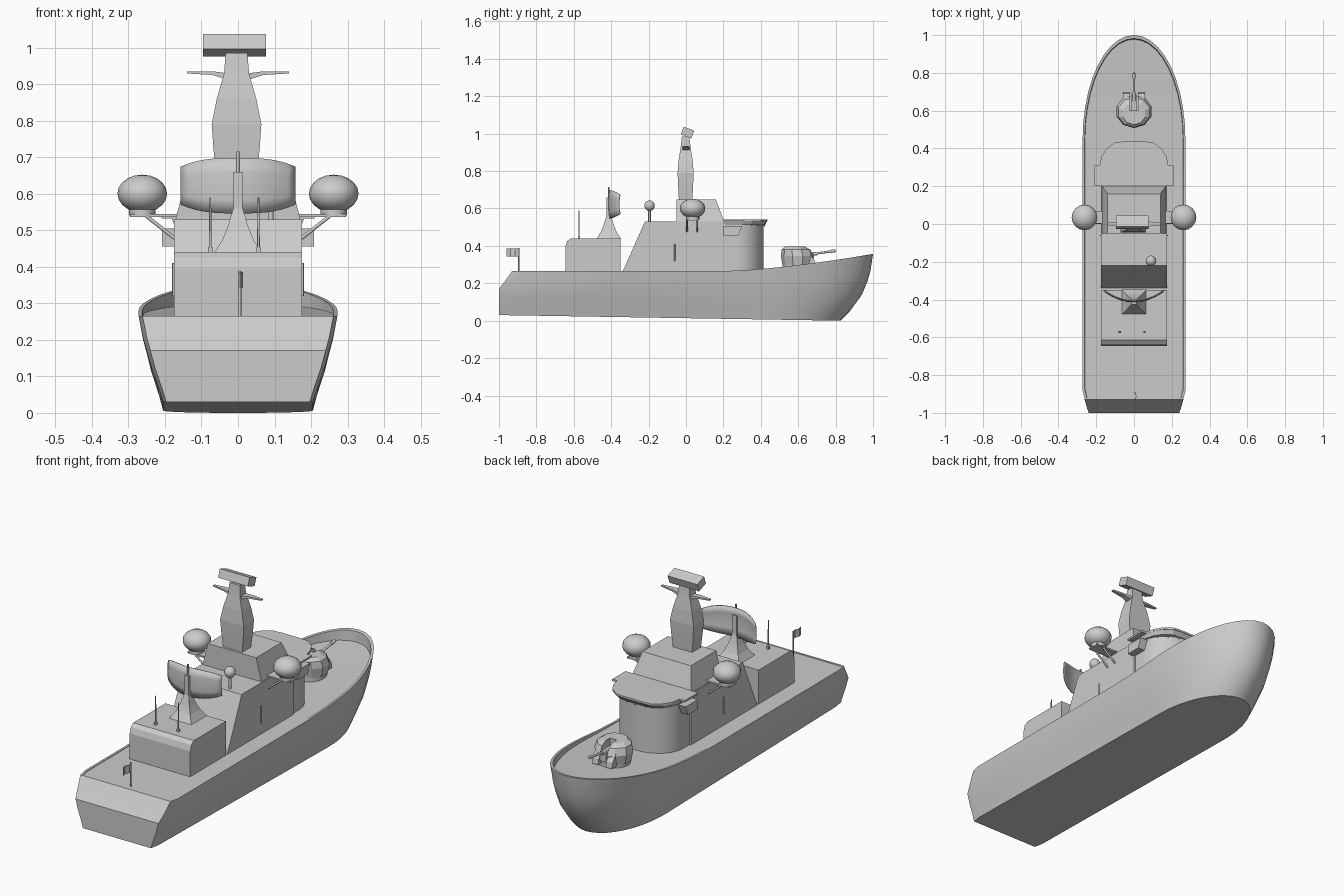
import bpy, bmesh, math
from mathutils import Vector, Matrix

if "Cube" in bpy.data.objects:
    bpy.data.objects.remove(bpy.data.objects["Cube"])


def finish(name, bm, smooth=None):
    bmesh.ops.recalc_face_normals(bm, faces=bm.faces)
    me = bpy.data.meshes.new(name)
    bm.to_mesh(me)
    bm.free()
    ob = bpy.data.objects.new(name, me)
    bpy.context.collection.objects.link(ob)
    if smooth:
        bpy.ops.object.select_all(action='DESELECT')
        ob.select_set(True)
        bpy.context.view_layer.objects.active = ob
        bpy.ops.object.shade_smooth_by_angle(angle=math.radians(smooth))
    return ob


def loft(name, rings, smooth=None, strip_top=False):
    bm = bmesh.new()
    vs = [[bm.verts.new(p) for p in r] for r in rings]
    n = len(rings[0])
    for a, b in zip(vs, vs[1:]):
        for i in range(n):
            j = (i + 1) % n
            bm.faces.new((a[i], a[j], b[j], b[i]))
    bm.faces.new(vs[0])
    if strip_top:
        t, m = vs[-1], n // 2
        for i in range(m - 1):
            bm.faces.new((t[i], t[i + 1], t[n - 2 - i], t[n - 1 - i]))
        bm.faces.new((t[m - 1], t[m], t[m + 1]))
    else:
        bm.faces.new(vs[-1])
    return finish(name, bm, smooth)


def rect(cx, cy, hx, hy, z):
    return [(cx + a * hx, cy + b * hy, z) for a, b in ((-1, -1), (1, -1), (1, 1), (-1, 1))]


def box(name, c, s, rot=None):
    bm = bmesh.new()
    bmesh.ops.create_cube(bm, size=1)
    m = Matrix.Translation(c) @ (rot or Matrix()) @ Matrix.Diagonal((*s, 1))
    bmesh.ops.transform(bm, matrix=m, verts=bm.verts)
    return finish(name, bm)


def side_profile(name, pts, hx):
    return loft(name, [[(x, y, z) for y, z in pts] for x in (-hx, hx)])


def rod(name, a, b, r1, r2=None, seg=8):
    a, b = Vector(a), Vector(b)
    d = b - a
    bm = bmesh.new()
    m = Matrix.Translation((a + b) / 2) @ d.to_track_quat('Z', 'Y').to_matrix().to_4x4()
    bmesh.ops.create_cone(bm, cap_ends=True, segments=seg, radius1=r1,
                          radius2=r1 if r2 is None else r2, depth=d.length, matrix=m)
    return finish(name, bm, 50)


def ball(name, c, r, rz):
    bm = bmesh.new()
    bmesh.ops.create_uvsphere(bm, u_segments=16, v_segments=10, radius=1,
                              matrix=Matrix.Translation(c) @ Matrix.Diagonal((r, r, rz, 1)))
    return finish(name, bm, 40)


def mirror_outline(right):
    return right + [(-x, y) for x, y in reversed(right)]


# Hull: lofted waterlines, rim, bulwark and deck
def sheer(y, rise):
    return 0.265 + rise * (max(0, y - 0.2) / 0.8) ** 1.5


def waterline(f, w, ys, yb, deck=False):
    r = [(w * 0.96, ys), (w, ys + 0.05), (w, -0.4), (w, 0), (w, 0.2), (w, 0.34)]
    y0 = 0.45
    r += [(w * math.cos(u), y0 + (yb - y0) * math.sin(u))
          for u in [math.pi / 2 * i / 10 for i in range(10)]]
    pts = r + [(0, yb)] + [(-x, y) for x, y in reversed(r)]
    out = []
    for x, y in pts:
        zb = 0.03 - 0.0165 * (y + 1)
        z = sheer(y, 0.04) - 0.003 if deck else zb + (sheer(y, 0.092) - zb) * f
        out.append((x, y, z))
    return out


levels = [(0, .205, -1, .825), (.15, .216, -1, .875), (.4, .237, -1, .94),
          (.6, .25, -1, .97), (.75, .26, -.972, .986), (1, .272, -.93, 1), (1, .261, -.922, .982)]
loft("hull", [waterline(*l) for l in levels] + [waterline(1, .259, -.92, .978, True)], 28, True)

# Main deckhouse, upper deckhouse and aft deckhouse
side_profile("main_deckhouse", [(-.34, .26), (-.22, .53), (.21, .53), (.21, .26)], .175)
loft("upper_deckhouse", [rect(0, .078, .172, .128, .525), rect(0, .055, .14, .105, .648)])
side_profile("aft_deckhouse", [(-.645, .26), (-.645, .395), (-.635, .425), (-.615, .44),
                               (-.35, .44), (-.35, .26)], .175)

# Rounded bridge tower, flared window band and roof
tower = mirror_outline([(.168, .19), (.168, .27)] + [
    (.168 * math.cos(u), .27 + .147 * math.sin(u)) for u in [math.pi / 2 * i / 9 for i in range(1, 9)]])
loft("bridge_tower", [[(x, y, z) for x, y in tower] for z in (.26, .535)], 40)
front = mirror_outline([(.182, .2), (.182, .31), (.172, .355), (.145, .397), (.1, .43), (.05, .435)])
loft("window_band", [[(x * .95, .2 + (y - .2) * .93, .512) for x, y in front],
                     [(x, y, .533) for x, y in front]])
roof = mirror_outline([(.21, .2), (.21, .31), (.182, .31), (.172, .357), (.145, .4), (.1, .433), (.05, .437)])
loft("bridge_roof", [[(x, y, z) for x, y in roof] for z in (.532, .542)])
for i in range(9):
    a = math.radians(10 + 20 * i)
    rod("window_post", (.158 * math.cos(a), .28 + .138 * math.sin(a), .505),
        (.17 * math.cos(a), .28 + .148 * math.sin(a), .535), .004, seg=4)

# Mast, yards and tilted head radar
mast = [(.645, .055, .036), (.72, .063, .04), (.79, .068, .043), (.86, .054, .037),
        (.93, .034, .026), (.985, .03, .02)]
loft("mast", [rect(-.004, -.002, hx, hy, z) for z, hx, hy in mast])
box("mast_radar", (-.01, .008, 1.006), (.172, .06, .044), Matrix.Rotation(math.radians(-20), 4, 'X'))

# Parts on both sides
for s in (-1, 1):
    loft("yard", [[(s * x, a * w, z + b * h) for a, b in ((-1, -1), (1, -1), (1, 1), (-1, 1))]
                  for x, w, z, h in ((.025, .02, .92, .009), (.07, .014, .93, .005), (.14, .006, .932, .003))])
    loft("bridge_wing", [[(s * x, y, z) for y, z in ((.2, .455), (.28, .455), (.3, .505), (.2, .505))]
                         for x in (.16, .208)])
    box("radome_platform", (s * .23, .035, .54), (.13, .065, .008))
    rod("radome_base", (s * .262, .035, .54), (s * .262, .035, .565), .036, seg=16)
    ball("radome", (s * .262, .035, .6), .068, .052)
    for y in (.005, .06):
        rod("radome_strut", (s * .17, y, .475), (s * .25, y, .538), .005)
    rod("side_rail", (s * .177, -.06, .32), (s * .177, -.06, .41), .003)
    rod("whip_antenna", (s * .066 - .01, -.572, .435), (s * .066 - .01, -.572, .59), .004, .0025)
    box("antenna_foot", (s * .066 - .01, -.572, .446), (.012, .012, .016))

# Small sensor ball on a post
rod("sensor_post", (.09, -.195, .525), (.09, -.195, .6), .007)
ball("sensor_ball", (.09, -.195, .615), .028, .028)

# Search radar: flared pedestal, spine and curved dish
loft("radar_pedestal", [rect(0, -.413, h, h, z) for z, h in
                        ((.438, .065), (.475, .042), (.51, .028), (.56, .013), (.66, .012))])
rod("radar_spike", (0, -.413, .65), (0, -.413, .715), .004)
bm = bmesh.new()
cols = []
for i in range(17):
    t = i / 8 - 1
    y = -.415 + .055 * t * t
    hz = .076 - .024 * abs(t) ** 3
    cols.append([bm.verts.new((.157 * t, y + .006 * k * k, .622 + hz * k)) for k in (-1, -.5, 0, .5, 1)])
for a, b in zip(cols, cols[1:]):
    for k in range(4):
        bm.faces.new((a[k], b[k], b[k + 1], a[k + 1]))
dish = finish("radar_dish", bm, 40)
dish.modifiers.new("thickness", 'SOLIDIFY').thickness = .005

# Stern flag and staff
rod("flag_staff", (.005, -.893, .255), (.005, -.893, .388), .004)
wave = [(-.893, .005), (-.915, .011), (-.938, .001), (-.96, .007)]
loft("flag", [[(x + o, y, z - .1 * (y + .893) * 0.05) for y, x in wave] +
              [(x + o + .003, y, z) for y, x in reversed(wave)] for o, z in ((0, .343), (0, .385))])

# Deck gun: faceted turret with a barrel slot
C = (0, .597)


def turret_ring(r, z, dy=0):
    return [(C[0] + r * math.cos(a), C[1] + dy + .92 * r * math.sin(a), z)
            for a in [2 * math.pi * (i + .5) / 10 for i in range(10)]]


rod("gun_ring", (*C, .26), (*C, .305), .08, seg=16)
turret = loft("gun_turret", [turret_ring(.088, .295), turret_ring(.097, .345),
                             turret_ring(.087, .38, -.006), turret_ring(.062, .396, -.014)])
cutter = box("slot_cutter", (0, .66, .37), (.04, .12, .12))
cutter.hide_render = True
cutter.hide_viewport = True
cut = turret.modifiers.new("slot", 'BOOLEAN')
cut.object = cutter
cut.solver = 'EXACT'
for s in (-1, 1):
    loft("gun_cheek", [[(s * x, y, z) for y, z in ((.62, .29), (.695, .29), (.69, .32), (.655, .365), (.62, .37))]
                       for x in (.022, .058)])
box("gun_mount", (0, .64, .335), (.034, .09, .05))
rod("gun_sleeve", (0, .6, .345), (0, .7, .359), .012, .009, 10)
rod("gun_barrel", (0, .69, .358), (0, .79, .373), .006, seg=10)
rod("gun_muzzle", (0, .77, .37), (0, .8, .3745), .008, seg=10)
